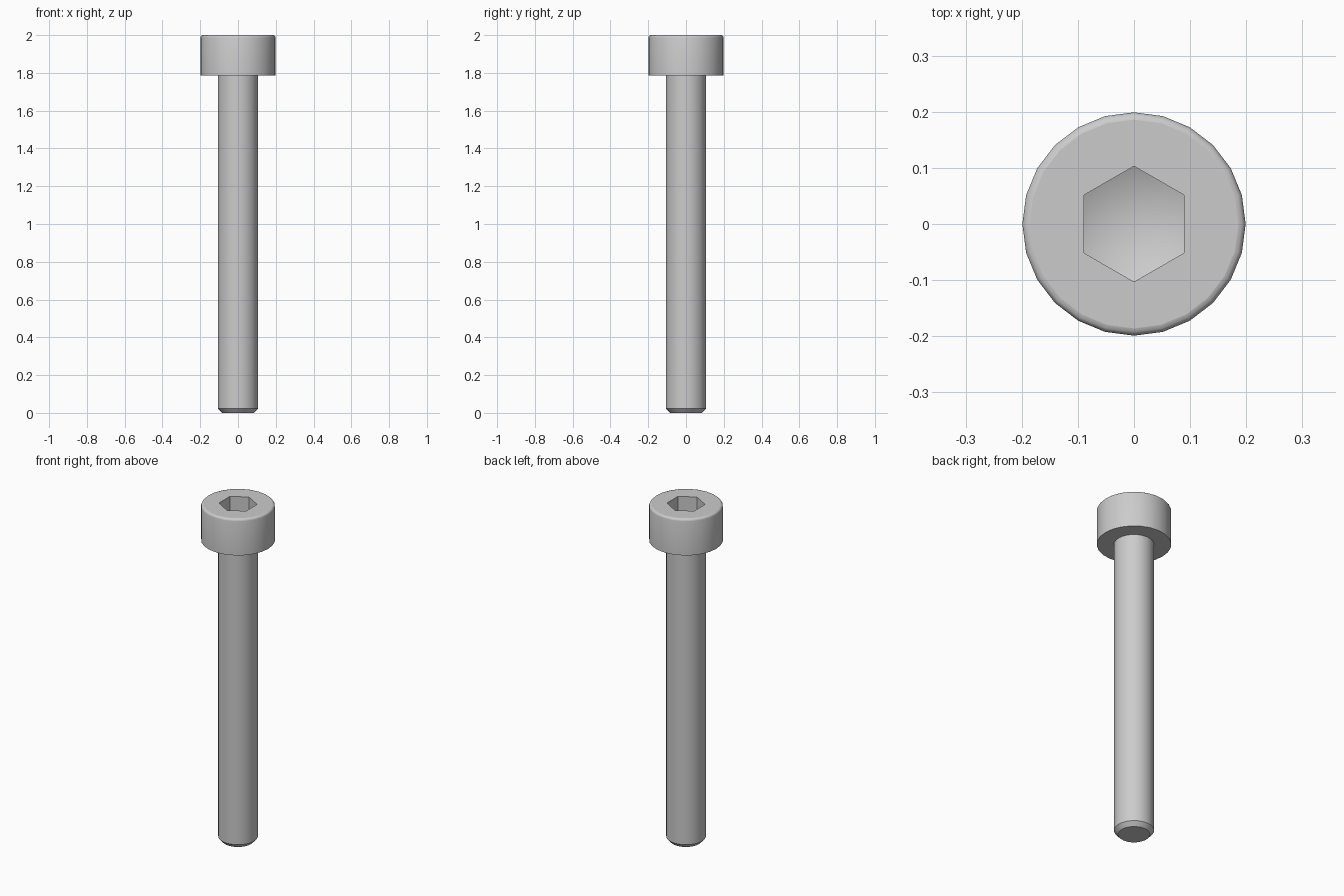
import bpy
import bmesh
from math import cos, sin, pi, radians

cube = bpy.data.objects.get("Cube")
if cube:
    bpy.data.objects.remove(cube, do_unlink=True)

# Single plain steel colour
steel = bpy.data.materials.new("grey_steel")
steel.use_nodes = True
colour = (0.6, 0.6, 0.6, 1)
steel.diffuse_color = colour
steel.node_tree.nodes["Principled BSDF"].inputs["Base Color"].default_value = colour

SIDES = 24
HEAD_R, SHANK_R, TIP_R = 0.199, 0.107, 0.085
HEAD_Z, TOP_Z, FILLET = 1.785, 2.0, 0.013
HEX_R, HEX_DEPTH, POINT_DEPTH = 0.103, 0.1, 0.05

bm = bmesh.new()


def ring(radius, z, sides=SIDES, turn=0.0):
    angles = [turn + 2 * pi * i / sides for i in range(sides)]
    return [bm.verts.new((radius * cos(a), radius * sin(a), z)) for a in angles]


def skin(lower, upper):
    n = len(lower)
    for i in range(n):
        j = (i + 1) % n
        bm.faces.new((lower[i], lower[j], upper[j], upper[i]))


def loop_edges(verts):
    return [bm.edges.get((v, verts[i - 1])) for i, v in enumerate(verts)]


# Outer profile: chamfered tip, shank, head and rounded rim
profile = [(TIP_R, 0), (SHANK_R, 0.024), (SHANK_R, HEAD_Z), (HEAD_R, HEAD_Z)]
for step in range(4):
    a = step / 3 * pi / 2
    profile.append((HEAD_R - FILLET * (1 - cos(a)), TOP_Z - FILLET * (1 - sin(a))))
rings = [ring(r, z) for r, z in profile]
for lower, upper in zip(rings, rings[1:]):
    skin(lower, upper)
bm.faces.new(rings[0][::-1])

# Hexagonal socket with a shallow pointed floor
mouth = ring(HEX_R, TOP_Z, 6, pi / 2)
floor = ring(HEX_R, TOP_Z - HEX_DEPTH, 6, pi / 2)
skin(floor, mouth)
point = bm.verts.new((0, 0, TOP_Z - HEX_DEPTH - POINT_DEPTH))
for i in range(6):
    bm.faces.new((floor[i - 1], floor[i], point))

# Flat top between rim and socket
rim_edges = loop_edges(rings[-1])
bmesh.ops.triangle_fill(bm, edges=rim_edges + loop_edges(mouth),
                        use_beauty=True, normal=(0, 0, 1))
for edge in rim_edges:
    edge.smooth = False
bmesh.ops.recalc_face_normals(bm, faces=bm.faces)

mesh = bpy.data.meshes.new("socket_head_bolt")
bm.to_mesh(mesh)
bm.free()
mesh.materials.append(steel)
bolt = bpy.data.objects.new("socket_head_bolt", mesh)
bpy.context.collection.objects.link(bolt)

bpy.ops.object.select_all(action="DESELECT")
bolt.select_set(True)
bpy.context.view_layer.objects.active = bolt
bpy.ops.object.shade_smooth_by_angle(angle=radians(32))
